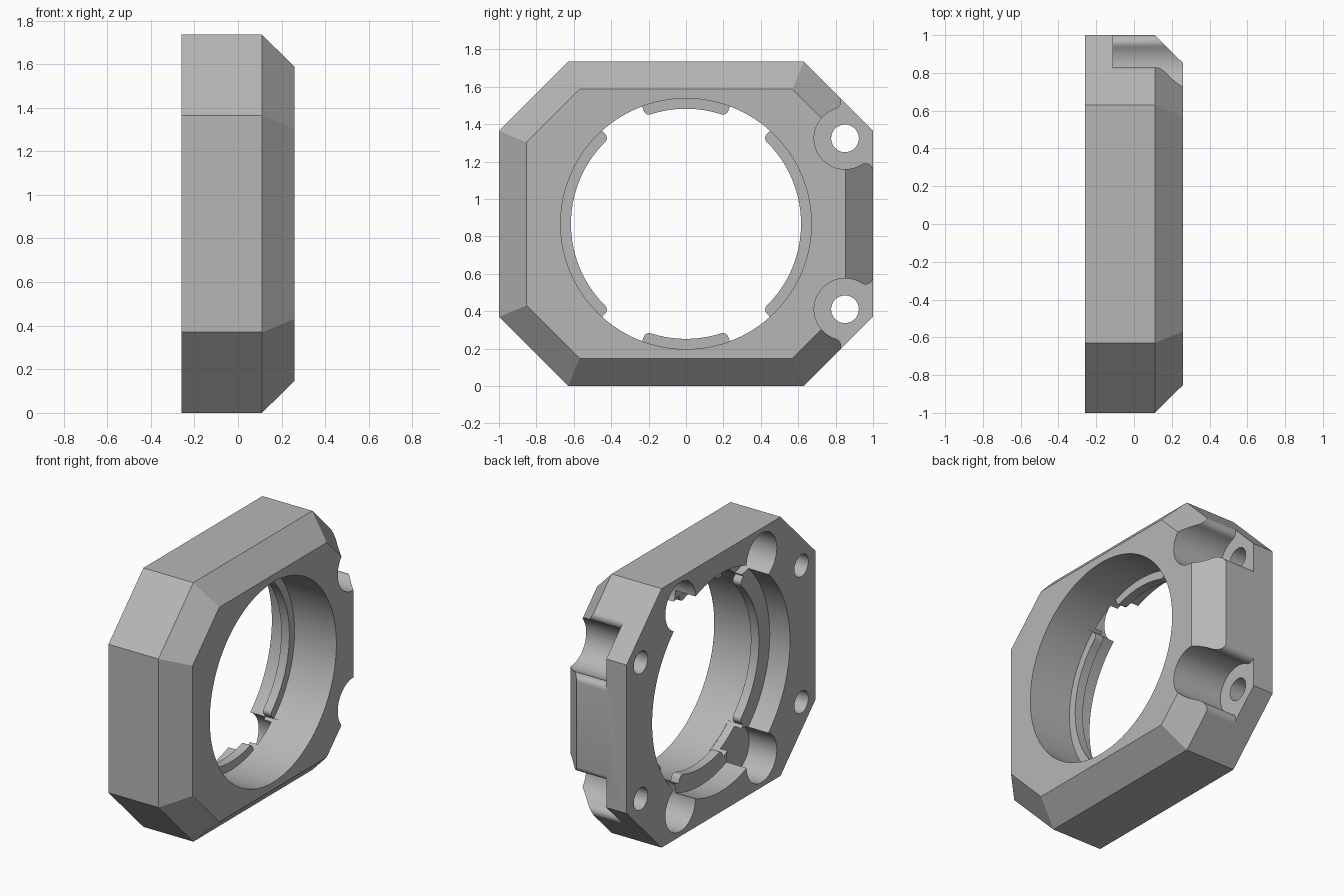
import bpy, bmesh
from math import radians, degrees, cos, sin, atan2, sqrt

cube = bpy.data.objects.get("Cube")
if cube:
    bpy.data.objects.remove(cube, do_unlink=True)

MID = 0.8675              # height of the bore axis
BACK, FRONT = -0.26, 0.26  # the axis runs along x

metal = bpy.data.materials.new("plain grey")
metal.use_nodes = True
grey = (0.47, 0.47, 0.47, 1)
metal.diffuse_color = grey
metal.node_tree.nodes["Principled BSDF"].inputs["Base Color"].default_value = grey


def loft(name, sections):
    """Closed solid through (x, [(y, z), ...]) sections; z is relative to the bore axis."""
    bm = bmesh.new()
    rings = [[bm.verts.new((x, y, z + MID)) for y, z in pts] for x, pts in sections]
    n = len(rings[0])
    for a, b in zip(rings, rings[1:]):
        for i in range(n):
            j = (i + 1) % n
            bm.faces.new((a[i], a[j], b[j], b[i]))
    bm.faces.new(rings[0])
    bm.faces.new(rings[-1])
    bmesh.ops.recalc_face_normals(bm, faces=bm.faces)
    mesh = bpy.data.meshes.new(name)
    bm.to_mesh(mesh)
    bm.free()
    mesh.materials.append(metal)
    obj = bpy.data.objects.new(name, mesh)
    bpy.context.collection.objects.link(obj)
    return obj


def arc(cy, cz, r, start, end, steps):
    angles = [radians(start + (end - start) * i / steps) for i in range(steps + 1)]
    return [(cy + r * cos(a), cz + r * sin(a)) for a in angles]


def circle(cy, cz, r, steps):
    return arc(cy, cz, r, 0, 360, steps)[:-1]


def octagon(inset):
    y, z = 1 - inset, MID - inset
    diag = 1.4975 - inset * sqrt(2)
    quarter = [(y, diag - y), (diag - z, z)]
    half = quarter + [(-a, b) for a, b in reversed(quarter)]
    return half + [(-a, -b) for a, b in half]


def cut(target, pts, x0, x1):
    cutter = loft("cutter", [(x0, pts), (x1, pts)])
    cutter.hide_render = True
    mod = target.modifiers.new("cut", 'BOOLEAN')
    mod.operation, mod.solver, mod.object = 'DIFFERENCE', 'EXACT', cutter
    bpy.context.view_layer.objects.active = target
    bpy.ops.object.modifier_apply(modifier=mod.name)
    bpy.data.objects.remove(cutter, do_unlink=True)


# Octagonal body with a chamfer round one face
body = loft("mount_body", [(BACK, octagon(0)), (0.11, octagon(0)), (FRONT, octagon(0.148))])

# Main bore and the wider recess behind the locking tabs
cut(body, circle(0, 0, 0.67, 128), -0.05, 0.4)
cut(body, circle(0, 0, 0.73, 128), -0.4, -0.11)


# Opening that leaves four locking tabs with rounded ends
def tab_opening():
    inner, outer, rad = 0.615, 0.672, 0.028
    pts = []
    for centre, half in ((0, 48), (90, 20.5), (180, 48), (270, 20.5)):
        turn = degrees(rad / inner)
        corner = [(inner + rad * (1 - cos(radians(t))), half - turn + turn * sin(radians(t)))
                  for t in range(0, 91, 15)]
        polar = [(outer, -half)] + [(r, -a) for r, a in reversed(corner)]
        steps = int(half)
        polar += [(inner, (half - turn) * (2 * i / steps - 1)) for i in range(1, steps)]
        polar += corner + [(outer, half)]
        polar += [(outer, half + 21.5 * i / 8) for i in range(1, 8)]
        pts += [(r * cos(radians(centre + a)), r * sin(radians(centre + a))) for r, a in polar]
    return pts


cut(body, tab_opening(), -0.2, 0.0)

# Round relief pockets beside the tab gaps, and blind or through screw holes
HOLE_Y, HOLE_Z = 0.85, 0.457
for sy in (-1, 1):
    for sz in (-1, 1):
        cut(body, circle(sy * 0.43, sz * 0.675, 0.16, 48), -0.4, -0.055)
        cut(body, circle(sy * HOLE_Y, sz * HOLE_Z, 0.074, 40), -0.4, 0.0)


# Open screw seats on one side, with rounded lips where they break the outer faces
def seat_profile():
    seat, lip = 0.165, 0.04
    reach = seat + lip
    side = 1 - lip - HOLE_Y
    low = (1 - lip, HOLE_Z - sqrt(reach ** 2 - side ** 2))
    slope = (1.4975 - HOLE_Y - HOLE_Z) / sqrt(2) - lip
    run = sqrt(reach ** 2 - slope ** 2)
    high = (HOLE_Y + (slope - run) / sqrt(2), HOLE_Z + (slope + run) / sqrt(2))
    a_low = degrees(atan2(low[1] - HOLE_Z, low[0] - HOLE_Y))
    a_high = degrees(atan2(high[1] - HOLE_Z, high[0] - HOLE_Y))
    pts = arc(*low, lip, 0, a_low + 180, 10)
    pts += arc(HOLE_Y, HOLE_Z, seat, a_low, a_high - 360, 40)[1:]
    pts += arc(*high, lip, a_high - 180, 45, 10)[1:]
    end = pts[-1]
    return pts + [(end[0] + 0.2, end[1] + 0.2), (1.3, end[1] + 0.2), (1.3, low[1])]


for sz in (-1, 1):
    cut(body, [(y, sz * z) for y, z in seat_profile()], -0.11, 0.4)

# Smooth the round walls, keep the edges crisp
bpy.ops.object.select_all(action='DESELECT')
body.select_set(True)
bpy.context.view_layer.objects.active = body
bpy.ops.object.shade_smooth_by_angle(angle=radians(25))
